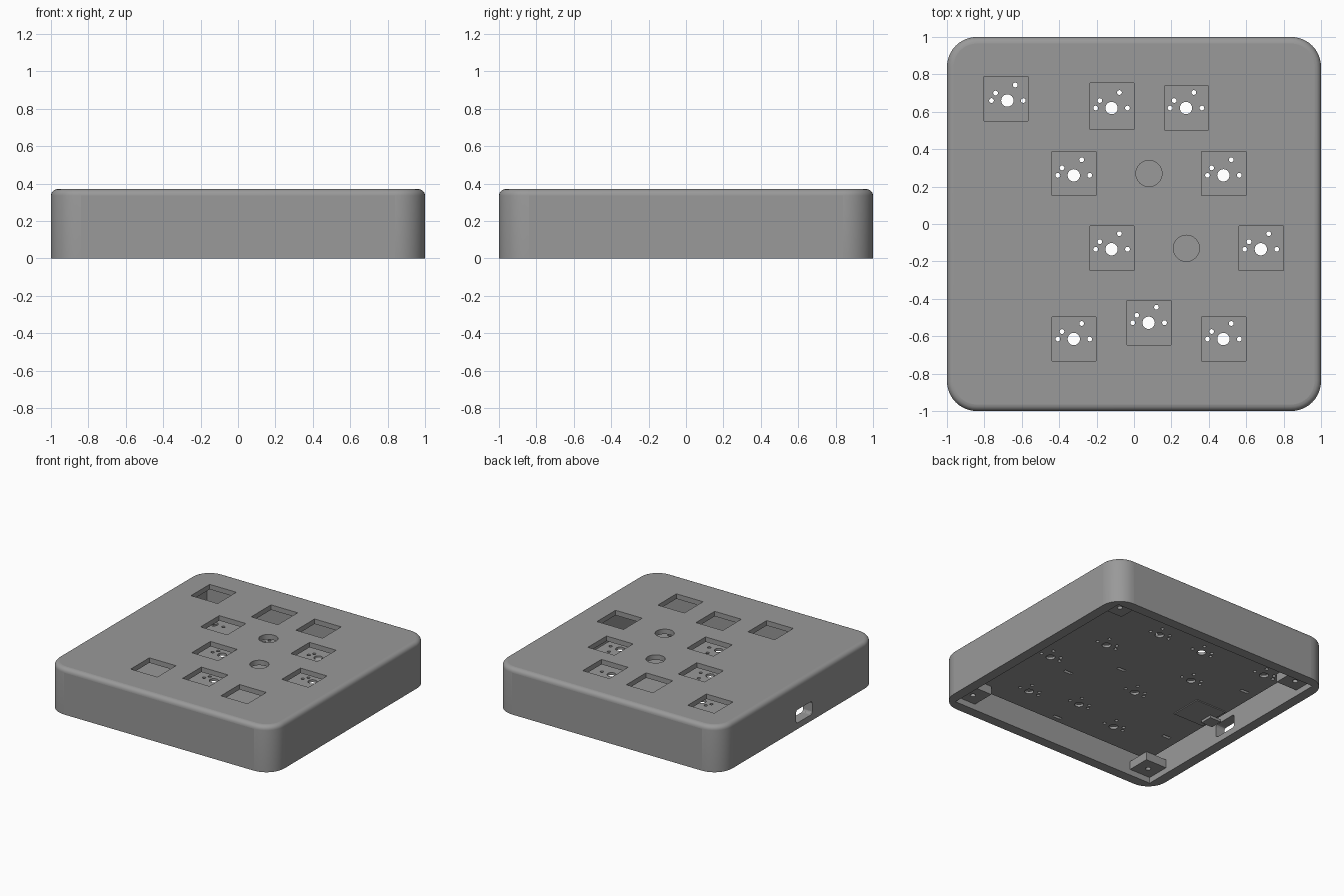
import bpy, bmesh, math
from mathutils import Matrix, Vector

if "Cube" in bpy.data.objects:
    bpy.data.objects.remove(bpy.data.objects["Cube"])

grey = bpy.data.materials.new("grey_plastic")
grey.diffuse_color = (0.32, 0.32, 0.32, 1)
grey.use_nodes = True
grey.node_tree.nodes["Principled BSDF"].inputs["Base Color"].default_value = grey.diffuse_color

TOP, WALL, CEIL = 0.37, 0.92, 0.33     # outer top, inner wall, inner ceiling
PCB_LO, PCB_HI, PCB_R = 0.115, 0.135, 0.82


def add_box(bm, lo, hi):
    lo, hi = Vector(lo), Vector(hi)
    m = Matrix.Translation((lo + hi) / 2) @ Matrix.Diagonal((*(hi - lo), 1))
    return bmesh.ops.create_cube(bm, size=1, matrix=m)["verts"]


def add_cyl(bm, x, y, r, z0, z1, n=24):
    bmesh.ops.create_cone(bm, cap_ends=True, segments=n, radius1=r, radius2=r,
                          depth=z1 - z0, matrix=Matrix.Translation((x, y, (z0 + z1) / 2)))


def to_object(bm, name):
    me = bpy.data.meshes.new(name)
    bm.to_mesh(me)
    bm.free()
    me.materials.append(grey)
    ob = bpy.data.objects.new(name, me)
    bpy.context.collection.objects.link(ob)
    return ob


def cut(ob, bm):
    """Subtract the shapes in bm from ob."""
    tool = to_object(bm, "cutter")
    tool.hide_render = True
    mod = ob.modifiers.new("cut", "BOOLEAN")
    mod.operation, mod.solver, mod.object = "DIFFERENCE", "EXACT", tool
    bpy.context.view_layer.objects.active = ob
    bpy.ops.object.modifier_apply(modifier=mod.name)
    bpy.data.objects.remove(tool)


def smooth_curves(ob):
    """Smooth the rounded faces and keep axis-aligned faces flat."""
    bpy.ops.object.select_all(action="DESELECT")
    ob.select_set(True)
    bpy.context.view_layer.objects.active = ob
    bpy.ops.object.shade_smooth_by_angle(angle=math.radians(30))
    for p in ob.data.polygons:
        p.use_smooth = max(abs(c) for c in p.normal) < 0.9995


# Key windows: centre x, centre y, half width, half height
keys = [(-0.685, 0.67), (-0.118, 0.63), (0.28, 0.62), (-0.32, 0.27), (0.48, 0.27),
        (-0.118, -0.13), (0.68, -0.13), (0.08, -0.528), (-0.32, -0.615), (0.48, -0.615)]
knobs = [(0.08, 0.27), (0.28, -0.13)]

# Case: rounded block
bm = bmesh.new()
add_box(bm, (-1, -1, 0), (1, 1, TOP))
upright = [e for e in bm.edges if abs(e.verts[0].co.z - e.verts[1].co.z) > 0.1]
bmesh.ops.bevel(bm, geom=upright, offset=0.16, segments=10, profile=0.5, affect="EDGES")
rim = [e for e in bm.edges if all(v.co.z > TOP - 0.001 for v in e.verts)]
bmesh.ops.bevel(bm, geom=rim, offset=0.035, segments=5, profile=0.5, affect="EDGES")
case = to_object(bm, "case")

# Hollow underside
bm = bmesh.new()
add_box(bm, (-WALL, -WALL, -0.1), (WALL, WALL, CEIL))
cut(case, bm)

# Key windows, knob holes and the cable slot in the left wall
bm = bmesh.new()
for i, (x, y) in enumerate(keys):
    h = 0.125 if i == 1 else 0.118
    add_box(bm, (x - 0.118, y - h, 0.28), (x + 0.118, y + h, 0.5))
for x, y in knobs:
    add_cyl(bm, x, y, 0.07, 0.28, 0.5, 32)
slot = add_box(bm, (-1.1, -0.17, 0.05), (-0.88, 0.035, 0.155))
ends = [e for e in {e for v in slot for e in v.link_edges}
        if abs(e.verts[0].co.x - e.verts[1].co.x) > 0.1]
bmesh.ops.bevel(bm, geom=ends, offset=0.02, segments=3, profile=0.5, affect="EDGES")
cut(case, bm)
smooth_curves(case)

# Circuit board with switch holes
bm = bmesh.new()
add_box(bm, (-PCB_R, -PCB_R, PCB_LO), (PCB_R, PCB_R, PCB_HI))
board = to_object(bm, "circuit_board")
bm = bmesh.new()
for i, (x, y) in enumerate(keys):
    x += 0.008 if i == 0 else -0.002
    y -= 0.01 if i in (0, 1, 3, 4) else 0.0
    if i in (5, 6):
        y -= 0.005
    add_cyl(bm, x, y, 0.033, 0, 0.2)
    for dx, dy in ((-0.085, 0), (0.085, 0), (-0.063, 0.04), (0.042, 0.083)):
        add_cyl(bm, x + dx, y + dy, 0.013, 0, 0.2, 12)
# Mounting slots between the switches
for x, y in ((0.17, 0.06), (0.44, -0.22), (0.08, -0.77), (-0.71, -0.48), (-0.72, 0.39)):
    add_box(bm, (x - 0.035, y - 0.012, 0), (x + 0.035, y + 0.012, 0.2))
cut(board, bm)

# Corner posts with screw holes
for name, sx, sy in (("front_left_post", -1, -1), ("front_right_post", 1, -1),
                     ("back_left_post", -1, 1), ("back_right_post", 1, 1)):
    bm = bmesh.new()
    xs, ys = sorted((sx * 0.735, sx * 0.925)), sorted((sy * 0.735, sy * 0.925))
    add_box(bm, (xs[0], ys[0], 0.047), (xs[1], ys[1], PCB_LO - 0.001))
    post = to_object(bm, name)
    bm = bmesh.new()
    add_cyl(bm, sx * 0.83, sy * 0.83, 0.02, 0.0, 0.1, 16)
    cut(post, bm)

# Controller module and its cable socket under the board
bm = bmesh.new()
add_box(bm, (-0.80, -0.18, PCB_LO - 0.008), (-0.53, 0.08, PCB_LO - 0.0005))
to_object(bm, "controller")
bm = bmesh.new()
add_box(bm, (-0.84, -0.12, 0.085), (-0.74, -0.02, PCB_LO - 0.009))
to_object(bm, "cable_socket")
